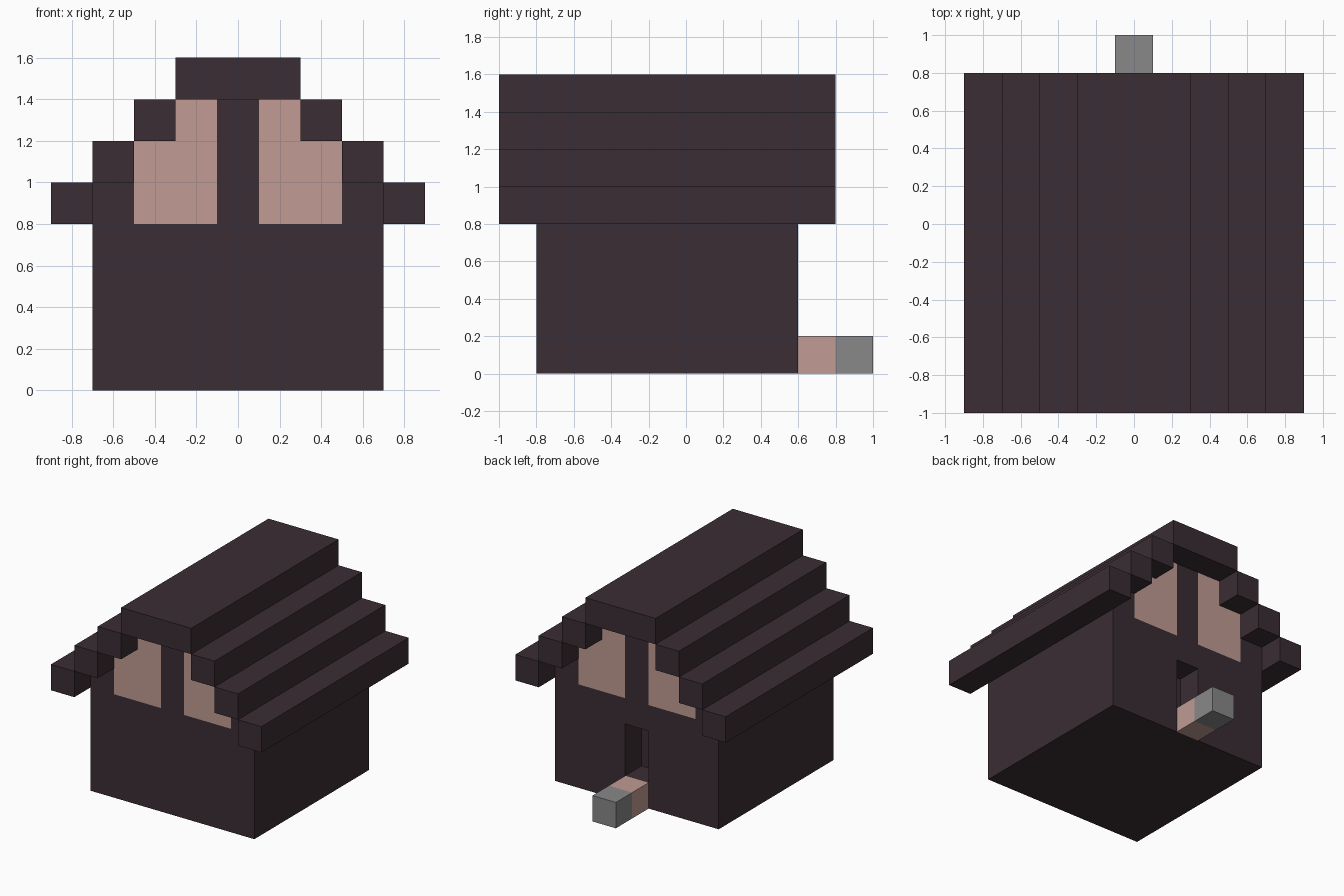
import bpy
import bmesh

cube = bpy.data.objects.get("Cube")
if cube:
    bpy.data.objects.remove(cube, do_unlink=True)


def material(name, rgb):
    mat = bpy.data.materials.new(name)
    mat.use_nodes = True
    mat.diffuse_color = (*rgb, 1)
    mat.node_tree.nodes["Principled BSDF"].inputs["Base Color"].default_value = (*rgb, 1)
    return mat


dark = material("dark plum", (0.042, 0.026, 0.034))
pink = material("dusty pink", (0.533, 0.328, 0.292))
grey = material("stone grey", (0.246, 0.246, 0.246))


def prism(name, profile, y0, y1, mat):
    """Extrude an x-z outline from y0 to y1."""
    bm = bmesh.new()
    face = bm.faces.new([bm.verts.new((x, y0, z)) for x, z in profile])
    result = bmesh.ops.extrude_face_region(bm, geom=[face])
    moved = [v for v in result["geom"] if isinstance(v, bmesh.types.BMVert)]
    bmesh.ops.translate(bm, vec=(0, y1 - y0, 0), verts=moved)
    bmesh.ops.recalc_face_normals(bm, faces=bm.faces)
    mesh = bpy.data.meshes.new(name)
    bm.to_mesh(mesh)
    bm.free()
    mesh.materials.append(mat)
    obj = bpy.data.objects.new(name, mesh)
    bpy.context.collection.objects.link(obj)
    return obj


def box(name, x0, x1, y0, y1, z0, z1, mat):
    return prism(name, [(x0, z0), (x1, z0), (x1, z1), (x0, z1)], y0, y1, mat)


FRONT, BACK, WALL = -0.8, 0.6, 0.2

# House body with a doorway recess in the back wall
body = box("body", -0.7, 0.7, FRONT, BACK, 0, 0.8, dark)
cutter = box("door_cutter", -0.1, 0.1, BACK - WALL, BACK + 0.1, 0.2, 0.6, dark)
cutter.hide_render = True
cutter.hide_viewport = True
cut = body.modifiers.new("doorway", "BOOLEAN")
cut.operation = "DIFFERENCE"
cut.solver = "EXACT"
cut.object = cutter

# Gable walls: centre post, side pieces and stepped windows
for end, y0 in (("front", FRONT), ("back", BACK - WALL)):
    y1 = y0 + WALL
    box(end + "_gable_post", -0.1, 0.1, y0, y1, 0.8, 1.4, dark)
    for side, s in (("left", 1), ("right", -1)):
        window = [(0.1, 0.8), (0.5, 0.8), (0.5, 1.2), (0.3, 1.2), (0.3, 1.4), (0.1, 1.4)]
        prism(f"{end}_{side}_window", [(s * x, z) for x, z in window], y0, y1, pink)

# Side walls under the roof
for side, s in (("left", 1), ("right", -1)):
    box(side + "_upper_wall", s * 0.5, s * 0.7, FRONT, BACK, 0.8, 1.0, dark)

# Stepped roof overhanging both gables
box("roof_ridge", -0.3, 0.3, -1, 0.8, 1.4, 1.6, dark)
for side, s in (("left", 1), ("right", -1)):
    for i in range(3):
        x, z = 0.3 + i * 0.2, 1.2 - i * 0.2
        box(f"{side}_roof_step_{i + 1}", s * x, s * (x + 0.2), -1, 0.8, z, z + 0.2, dark)

# Doorstep and path stone
box("doorstep", -0.1, 0.1, BACK, 0.8, 0, 0.2, pink)
box("path_stone", -0.1, 0.1, 0.8, 1, 0, 0.2, grey)
